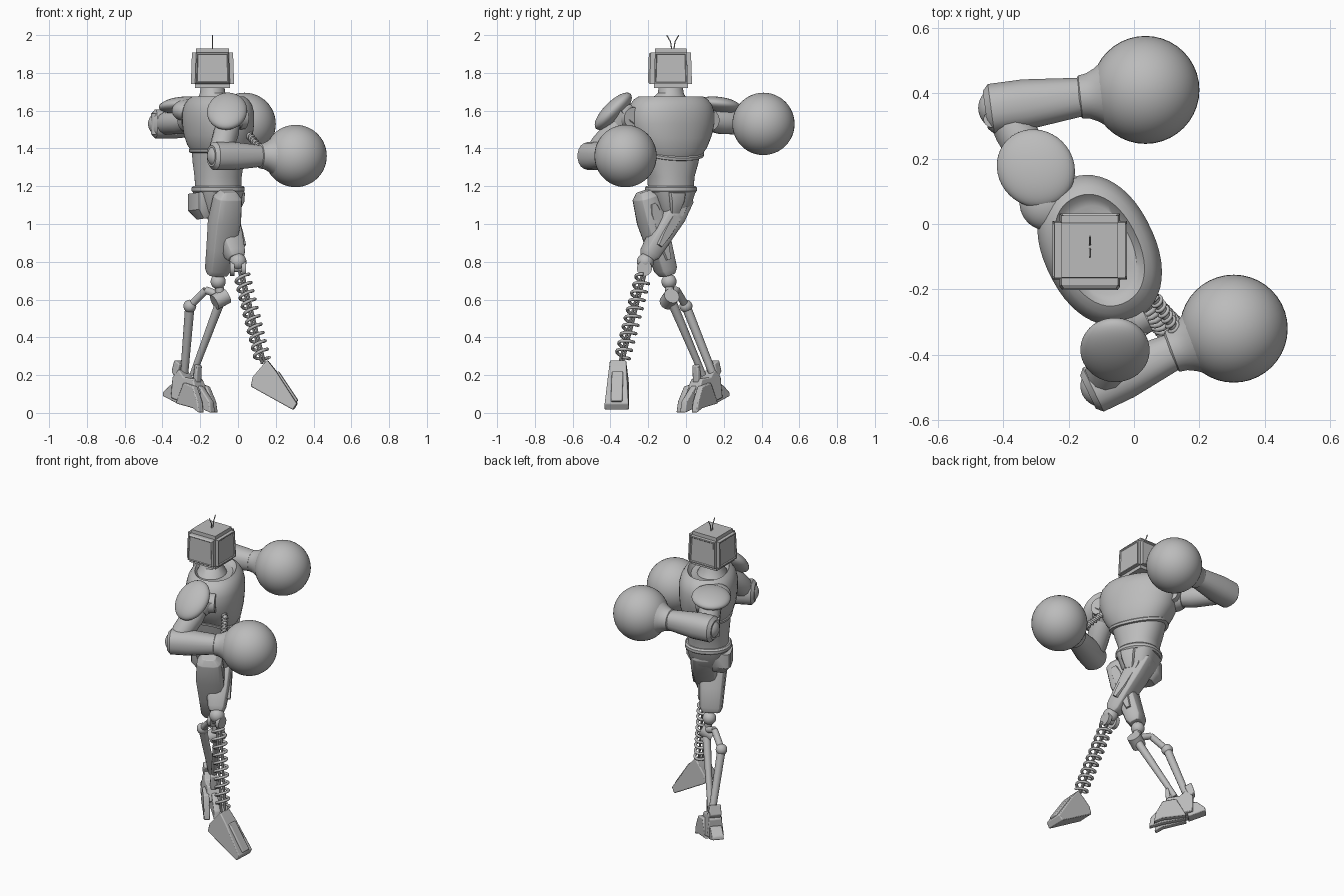
import bpy, bmesh, math
from mathutils import Vector as V

cube = bpy.data.objects.get("Cube")
if cube:
    bpy.data.objects.remove(cube, do_unlink=True)

grey = bpy.data.materials.new("plain grey")
grey.use_nodes = True
grey.diffuse_color = (0.5, 0.5, 0.5, 1)
grey.node_tree.nodes["Principled BSDF"].inputs["Base Color"].default_value = (0.5, 0.5, 0.5, 1)
FACING = V((0.9, 0.44, 0))    # direction the chest faces
UP = V((0, 0, 1))


def finish(name, bm, angle=35, bevel=0):
    bmesh.ops.recalc_face_normals(bm, faces=bm.faces)
    me = bpy.data.meshes.new(name)
    bm.to_mesh(me)
    bm.free()
    me.materials.append(grey)
    ob = bpy.data.objects.new(name, me)
    bpy.context.collection.objects.link(ob)
    if bevel:
        mod = ob.modifiers.new("bevel", "BEVEL")
        mod.width, mod.segments = bevel, 2
    bpy.ops.object.select_all(action="DESELECT")
    bpy.context.view_layer.objects.active = ob
    ob.select_set(True)
    bpy.ops.object.shade_smooth_by_angle(angle=math.radians(angle))


def loft(name, rings, n=32, power=2, ref=UP, shape=None, bevel=0):
    """Skin superellipse rings (x, y, z, half width, half depth)."""
    bm = bmesh.new()
    axis = (V(rings[-1][:3]) - V(rings[0][:3])).normalized()
    side = axis.cross(ref).normalized()
    deep = side.cross(axis)
    loops = []
    for x, y, z, a, b in rings:
        loop = []
        for i in range(n):
            t = math.tau * (i + 0.5) / n
            c, s = math.cos(t), math.sin(t)
            p = (V((x, y, z)) + side * a * math.copysign(abs(c) ** (2 / power), c)
                 + deep * b * math.copysign(abs(s) ** (2 / power), s))
            loop.append(bm.verts.new(shape(p) if shape else p))
        loops.append(loop)
    for l0, l1 in zip(loops, loops[1:]):
        for i in range(n):
            bm.faces.new((l0[i], l0[(i + 1) % n], l1[(i + 1) % n], l1[i]))
    bm.faces.new(loops[0])
    bm.faces.new(loops[-1])
    finish(name, bm, bevel=bevel)


def rod(name, p, q, r, r2=None, n=16):
    loft(name, [(*p, r, r), (*q, r2 or r, r2 or r)], n, ref=V((0.3, 0.8, 0.5)))


def ball(name, c, size, tilt=None):
    bm = bmesh.new()
    bmesh.ops.create_uvsphere(bm, u_segments=40, v_segments=24, radius=1)
    turn = V(tilt).to_track_quat("Z", "Y") if tilt else None
    for v in bm.verts:
        p = V((v.co.x * size[0], v.co.y * size[1], v.co.z * size[2]))
        v.co = V(c) + (turn @ p if turn else p)
    finish(name, bm)


def slab(name, outline, origin, along, half, top=1.0, bevel=0.006):
    """Extrude an (along, z) side outline sideways; top narrows the upper edge."""
    along = V(along).normalized()
    across = along.cross(UP)
    zs = [z for _, z in outline]
    bm = bmesh.new()
    sides = []
    for sgn in (-1, 1):
        loop = []
        for d, z in outline:
            w = half * (1 + (top - 1) * (z - min(zs)) / (max(zs) - min(zs)))
            loop.append(bm.verts.new(V(origin) + along * d + UP * z + across * sgn * w))
        sides.append(loop)
        bm.faces.new(loop)
    for i in range(len(outline)):
        j = (i + 1) % len(outline)
        bm.faces.new((sides[0][i], sides[0][j], sides[1][j], sides[1][i]))
    finish(name, bm, bevel=bevel)


def wire(name, pts, r):
    cu = bpy.data.curves.new(name, "CURVE")
    cu.dimensions, cu.bevel_depth, cu.bevel_resolution, cu.use_fill_caps = "3D", r, 2, True
    sp = cu.splines.new("POLY")
    sp.points.add(len(pts) - 1)
    for pt, co in zip(sp.points, pts):
        pt.co = (*co, 1)
    cu.materials.append(grey)
    bpy.context.collection.objects.link(bpy.data.objects.new(name, cu))


def coil(name, p, q, radius, turns, r):
    p, q = V(p), V(q)
    d = (q - p).normalized()
    a = d.cross(V((0, 1, 0))).normalized()
    b = d.cross(a)
    steps = turns * 16
    wire(name, [p.lerp(q, i / steps) + radius * (a * math.cos(i * math.tau / 16)
         + b * math.sin(i * math.tau / 16)) for i in range(steps + 1)], r)


# Head: rounded box with a raised front panel and shallow side panels
bm = bmesh.new()
bmesh.ops.create_cube(bm, size=1)
for v in bm.verts:
    k = 0.94 if v.co.z > 0 else 1
    v.co = V((-0.135 + v.co.x * 0.23 * k, -0.08 + v.co.y * 0.225 * k, 1.825 + v.co.z * 0.21))
bmesh.ops.bevel(bm, geom=list(bm.edges), offset=0.022, segments=2, affect="EDGES")
bm.normal_update()
for f in [f for f in bm.faces if f.calc_area() > 0.02 and abs(f.normal.z) < 0.5]:
    front = f.normal.y < -0.5
    bmesh.ops.inset_individual(bm, faces=[f], thickness=0.01, depth=0.01 if front else 0)
    bmesh.ops.inset_individual(bm, faces=[f], thickness=0.006, depth=-0.005)
finish("head", bm, 25)
for s in (-1, 1):
    wire("antenna", [(-0.135, -0.07 + s * d, z) for d, z in ((0.005, 1.92), (0.012, 1.965), (0.032, 2.0))], 0.003)

# Neck, chest, waist and belt
loft("neck", [(-0.13, -0.085, 1.62, 0.135, 0.1), (-0.13, -0.085, 1.66, 0.1, 0.085),
              (-0.135, -0.08, 1.69, 0.07, 0.068), (-0.135, -0.08, 1.74, 0.06, 0.06)], ref=FACING)
CHEST = V((-0.105, -0.08, 0))


def dip(p):
    """Lower the front of the rim."""
    front = max(0, (p - CHEST).dot(FACING)) / 0.16
    return p - UP * 0.05 * front * max(0, min(1, (1.5 - p.z) / 0.1))


def stack(name, profile, shape=None, power=2.2):
    loft(name, [(CHEST.x, CHEST.y, z, a, b) for z, a, b in profile], 48, power, FACING, shape)


stack("chest", [(1.385, 0.168, 0.13), (1.42, 0.195, 0.15), (1.47, 0.222, 0.164), (1.53, 0.238, 0.17),
                (1.59, 0.238, 0.17), (1.63, 0.226, 0.16), (1.66, 0.202, 0.142), (1.675, 0.178, 0.12),
                (1.66, 0.162, 0.11), (1.65, 0.14, 0.1)], dip)
stack("chest_rim", [(1.375, 0.165, 0.13), (1.38, 0.177, 0.141), (1.395, 0.18, 0.144), (1.402, 0.17, 0.135)], dip)
stack("waist", [(1.18, 0.118, 0.12), (1.25, 0.122, 0.122), (1.32, 0.145, 0.128), (1.40, 0.165, 0.13)])
stack("belt", [(1.165, 0.125, 0.13), (1.175, 0.134, 0.138), (1.192, 0.134, 0.138), (1.202, 0.125, 0.13)])
stack("pelvis", [(1.03, 0.05, 0.07), (1.08, 0.09, 0.1), (1.17, 0.118, 0.125)], power=3)
loft("rear_skirt", [(-0.17, -0.1, 1.03, 0.05, 0.04), (-0.19, -0.1, 1.08, 0.08, 0.06),
                    (-0.19, -0.1, 1.17, 0.08, 0.06)], 12, 4, FACING)
loft("front_skirt", [(-0.02, -0.06, 1.06, 0.025, 0.02), (0.0, -0.05, 1.12, 0.04, 0.025),
                     (0.0, -0.05, 1.17, 0.05, 0.025)], 12, 4, FACING)


# Arms: shoulder joint, plate, upper arm, forearm and round glove
def arm(tag, shoulder, elbow, wrist, glove, plate, plate_dir, plate_size, r):
    s, e, w, g = map(V, (shoulder, elbow, wrist, glove))
    ball(tag + "_shoulder", s, (0.075, 0.075, 0.075))
    out = (e - s).normalized()
    rod(tag + "_shoulder_disc", s - out * 0.02, s + out * 0.05, 0.085, 0.065, 24)
    rod(tag + "_shoulder_hub", s - FACING * 0.04, s + FACING * 0.08, 0.07, 0.058, 24)
    ball(tag + "_shoulder_plate", plate, plate_size, plate_dir)
    loft(tag + "_upper_arm", [(*s, 0.05, 0.05), (*s.lerp(e, 0.35), 0.068, 0.068),
                              (*s.lerp(e, 0.75), 0.064, 0.064), (*e, 0.05, 0.05)], 12)
    ball(tag + "_elbow", e, (r * 0.85,) * 3)
    fore = (w - e).normalized()
    a = e - fore * 0.045
    loft(tag + "_forearm", [(*a, r * 0.75, r * 0.75), (*(a + fore * 0.018), r, r),
                            (*e.lerp(w, 0.3), r, r), (*w, r * 0.75, r * 0.75)], 20, 2.3)
    d = (g - w).normalized()
    loft(tag + "_cuff", [(*(w + d * t), c, c) for t, c in
                         ((-0.02, 0.058), (-0.014, 0.066), (0.01, 0.07), (0.035, 0.082), (0.06, 0.1), (0.1, 0.134))])
    ball(tag + "_glove", g, (0.165, 0.165, 0.165))


arm("rear_arm", (-0.24, 0.09, 1.55), (-0.41, 0.355, 1.53), (-0.15, 0.39, 1.53), (0.035, 0.41, 1.53),
    (-0.30, 0.17, 1.63), (-0.1, 0.1, 1), (0.115, 0.125, 0.042), 0.078)
ball("rear_shoulder_cap", (-0.265, 0.065, 1.6), (0.085, 0.085, 0.06))
arm("front_arm", (-0.04, -0.31, 1.56), (-0.10, -0.495, 1.36), (0.13, -0.385, 1.36), (0.305, -0.32, 1.36),
    (-0.058, -0.385, 1.597), (-0.05, -0.7, 0.7), (0.106, 0.13, 0.05), 0.075)
for k in range(3):
    rod("rear_elbow_guard", (-0.435 + k * 0.012, 0.32 + k * 0.02, 1.475), (-0.435 + k * 0.012, 0.32 + k * 0.02, 1.585), 0.025)
hose = ((0.06, -0.22, 1.47), (0.13, -0.33, 1.38))
rod("arm_hose", *hose, 0.014)
coil("arm_hose_rings", *hose, 0.016, 7, 0.006)


# Thighs: angular shells that cross at mid stride
def thigh(tag, hip, knee, w, low):
    h, k = V(hip), V(knee)
    rings = ((-0.08, 0.5, 0.6), (0, 0.85, 1.05), (0.3, 1, 1.2), (0.65, 0.85, 1.05), (0.93, 0.75, low), (1, 0.5, low * 0.8))
    loft(tag + "_thigh", [(*h.lerp(k, t), w * a, w * b) for t, a, b in rings], 12, 3.5, FACING, bevel=0.003)
    loft(tag + "_thigh_panel", [(*(h.lerp(k, t) + FACING * w * 0.35), w * a, w * 0.85) for t, a in
                                ((0.08, 0.3), (0.2, 0.6), (0.6, 0.5), (0.8, 0.25))], 8, 4, FACING)


thigh("spring_leg", (-0.11, -0.02, 1.14), (-0.01, -0.205, 0.82), 0.066, 0.8)
thigh("rod_leg", (-0.055, -0.215, 1.14), (-0.11, -0.10, 0.73), 0.07, 0.95)

# Spring leg: knee fork, coil around its core, wedge foot
ball("spring_knee", (0.0, -0.215, 0.80), (0.045, 0.045, 0.045))
for s in (-1, 1):
    rod("knee_fork", (s * 0.03 - 0.012, -0.22, 0.765), (s * 0.03 + 0.012, -0.22, 0.765), 0.04, n=20)
top, foot = V((0.015, -0.22, 0.75)), V((0.135, -0.345, 0.26))
rod("spring_axle", (-0.03, -0.22, 0.765), (0.03, -0.22, 0.765), 0.02)
for s in (-1, 1):
    off = V((0.008 * s, 0.008 * s, 0))
    rod("spring_core", top + off, foot + off, 0.007, n=10)
coil("leg_spring", top.lerp(foot, 0.05), top.lerp(foot, 0.95), 0.038, 10, 0.0085)
slab("wedge_foot", [(0.156, 0.28), (0.08, 0.19), (0.07, 0.14), (0.294, 0.016), (0.315, 0.05), (0.204, 0.22)],
     (0, -0.352, 0), (1, -0.05, 0), 0.066, 0.65)
slab("wedge_foot_ridge", [(0.2, 0.21), (0.215, 0.222), (0.32, 0.065), (0.305, 0.055)],
     (0, -0.352, 0), (1, -0.05, 0), 0.03)

# Rod leg: knee joint and paired shin rods
ball("rod_knee", (-0.105, -0.09, 0.695), (0.04, 0.04, 0.04))
rod("rod_knee_link", (-0.105, -0.09, 0.7), (-0.09, -0.085, 0.6), 0.024)
rod("rod_knee_axle", (-0.125, -0.10, 0.585), (-0.06, -0.075, 0.62), 0.042, n=20)
rod("front_shin_rod", (-0.09, -0.08, 0.6), (-0.24, 0.09, 0.2), 0.025, 0.017, 12)
rod("rear_link", (-0.09, -0.08, 0.62), (-0.17, -0.05, 0.65), 0.02)
rod("rear_link_end", (-0.17, -0.05, 0.65), (-0.255, 0.0, 0.565), 0.02)
ball("rear_shin_joint", (-0.255, 0.0, 0.565), (0.034, 0.034, 0.034))
rod("rear_shin_rod", (-0.255, 0.0, 0.565), (-0.285, 0.145, 0.2), 0.025, 0.021, 12)

# Clawed foot: ankle block, three toes and heel spur
HEEL, DIR = (-0.25, 0.09, 0), (0.73, -0.68, 0)
slab("ankle", [(-0.1, 0.08), (-0.1, 0.19), (-0.06, 0.23), (-0.02, 0.19), (0.05, 0.18), (0.09, 0.1), (0.0, 0.05)],
     HEEL, DIR, 0.055, 0.6)
slab("heel_spur", [(-0.07, 0.05), (-0.175, 0.09), (-0.17, 0.11), (-0.12, 0.15), (-0.06, 0.14)], HEEL, DIR, 0.035)
slab("rear_fin", [(-0.08, 0.18), (-0.11, 0.22), (-0.09, 0.28), (-0.05, 0.26)], HEEL, DIR, 0.035)
slab("ankle_fin", [(0.03, 0.17), (0.045, 0.26), (0.065, 0.25), (0.06, 0.16)], HEEL, DIR, 0.02)
for s in (-1, 0, 1):
    base = V(HEEL) + V(DIR).cross(UP) * 0.042 * s
    reach = 0.15 - 0.03 * abs(s)
    slab("toe", [(-0.06, 0.05), (0.0, 0.16), (0.08, 0.14), (reach, 0.06), (reach + 0.01, 0.0), (0.08, 0.025)],
         base, V(DIR) + V(DIR).cross(UP) * 0.12 * s, 0.02, 0.85)
